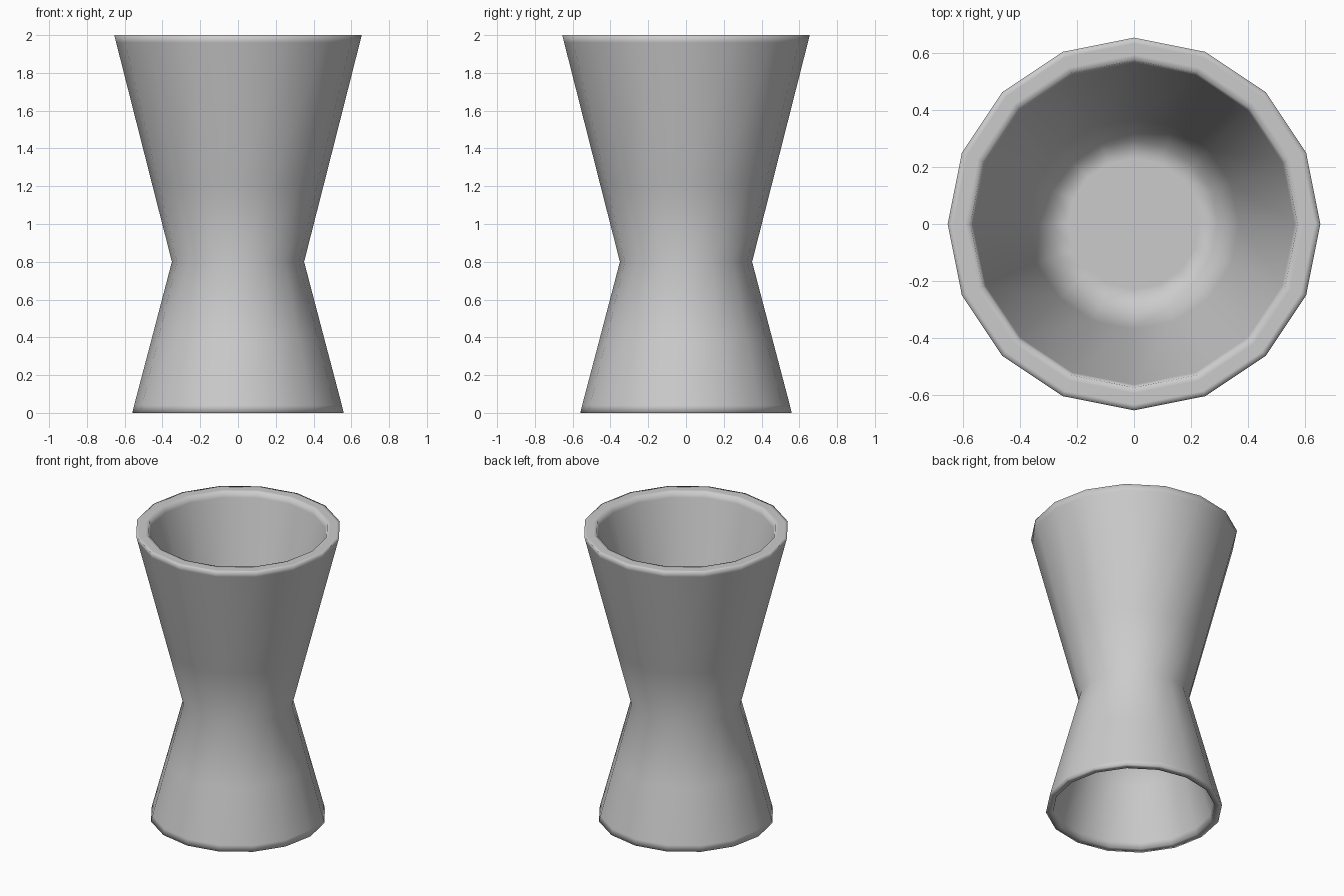
import bpy, bmesh
from math import cos, sin, tau

if "Cube" in bpy.data.objects:
    bpy.data.objects.remove(bpy.data.objects["Cube"])

SIDES = 16

# Closed profile (radius, z): up the outside, over the rim, into the large cup,
# then across its floor
upper = [(0.56, 0.0), (0.55, 0.04), (0.455, 0.4), (0.35, 0.8), (0.452, 1.2),
         (0.645, 1.96), (0.655, 2.0), (0.635, 2.0), (0.595, 2.0), (0.575, 2.0),
         (0.565, 1.96), (0.37, 1.2), (0.295, 0.9), (0.23, 0.9)]
# Underside: bottom rim, small cup wall and its ceiling
lower = [(0.535, 0.0), (0.515, 0.0), (0.505, 0.04), (0.41, 0.4),
         (0.325, 0.72), (0.24, 0.72)]


def ring(bm, r, z):
    return [bm.verts.new((r * cos(tau * i / SIDES), r * sin(tau * i / SIDES), z))
            for i in range(SIDES)]


def bridge(bm, a, b):
    for i in range(SIDES):
        j = (i + 1) % SIDES
        bm.faces.new((a[i], a[j], b[j], b[i]))


# Double-ended measuring cup
bm = bmesh.new()
rings = [ring(bm, r, z) for r, z in reversed(lower)]
rings += [ring(bm, r, z) for r, z in upper]
for a, b in zip(rings, rings[1:]):
    bridge(bm, a, b)
bm.faces.new(rings[0])      # ceiling of the small cup
bm.faces.new(rings[-1])     # floor of the large cup
bmesh.ops.recalc_face_normals(bm, faces=bm.faces)
for f in bm.faces:
    f.smooth = True

mesh = bpy.data.meshes.new("double_cup")
bm.to_mesh(mesh)
bm.free()
cup = bpy.data.objects.new("double_cup", mesh)
bpy.context.collection.objects.link(cup)
